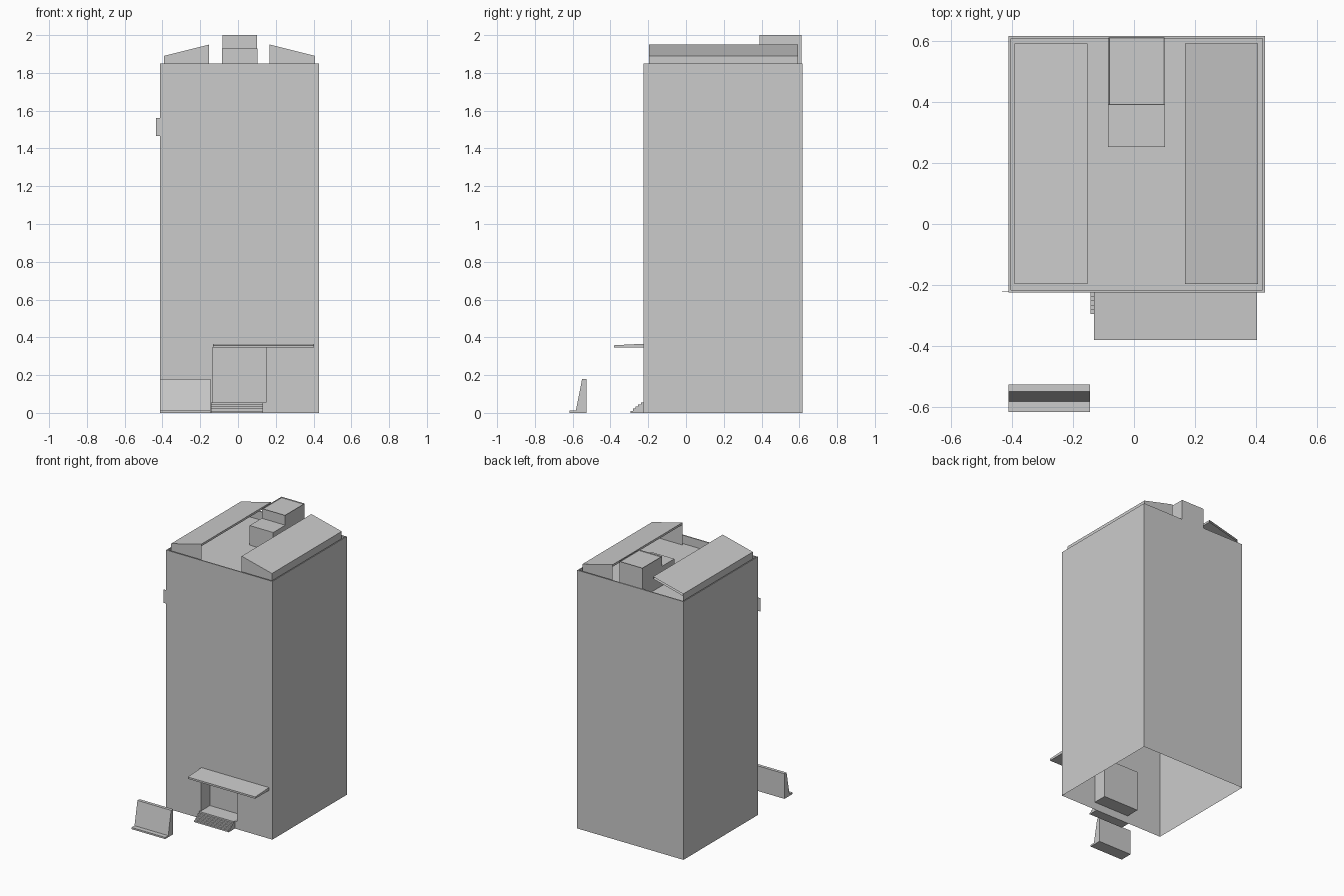
import bpy, bmesh

if "Cube" in bpy.data.objects:
    bpy.data.objects.remove(bpy.data.objects["Cube"])

X0, X1, Y0, Y1, H = -0.412, 0.43, -0.225, 0.617, 1.85   # tower extents
ROOF = 1.79                                             # sunken roof level


def finish(name, bm):
    bmesh.ops.remove_doubles(bm, verts=bm.verts, dist=1e-5)
    bmesh.ops.recalc_face_normals(bm, faces=bm.faces)
    me = bpy.data.meshes.new(name)
    bm.to_mesh(me)
    bm.free()
    ob = bpy.data.objects.new(name, me)
    bpy.context.collection.objects.link(ob)
    return ob


def quad(bm, *pts):
    return bm.faces.new([bm.verts.new(p) for p in pts])


def ring(x0, x1, y0, y1, z):
    return [(x0, y0, z), (x1, y0, z), (x1, y1, z), (x0, y1, z)]


def bridge(bm, a, b):
    for i in range(4):
        j = (i + 1) % 4
        quad(bm, a[i], a[j], b[j], b[i])


def extrude_x(name, profile, x0, x1):
    """Solid from a (y, z) profile swept along x."""
    bm = bmesh.new()
    f = bm.faces.new([bm.verts.new((x0, y, z)) for y, z in profile])
    r = bmesh.ops.extrude_face_region(bm, geom=[f])
    vs = [v for v in r["geom"] if isinstance(v, bmesh.types.BMVert)]
    bmesh.ops.translate(bm, verts=vs, vec=(x1 - x0, 0, 0))
    return finish(name, bm)


def box(name, x0, x1, y0, y1, z0, z1):
    return extrude_x(name, [(y0, z0), (y1, z0), (y1, z1), (y0, z1)], x0, x1)


# Tower shell: open bottom, recessed entrance, parapet and sunken roof
bm = bmesh.new()
base, top = ring(X0, X1, Y0, Y1, 0), ring(X0, X1, Y0, Y1, H)
for i in (1, 2, 3):
    j = (i + 1) % 4
    quad(bm, base[i], base[j], top[j], top[i])
t = 0.008
rim = ring(X0 + t, X1 - t, Y0 + t, Y1 - t, H)
floor = ring(X0 + t, X1 - t, Y0 + t, Y1 - t, ROOF)
bridge(bm, top, rim)
bridge(bm, rim, floor)
quad(bm, *floor)


def front(x0, x1, z0, z1, y):
    return [(x0, y, z0), (x1, y, z0), (x1, y, z1), (x0, y, z1)]


hole = front(-0.135, 0.148, 0.055, 0.345, Y0)
back = front(-0.135, 0.148, 0.055, 0.345, Y0 + 0.1)
bridge(bm, front(X0, X1, 0, H, Y0), hole)
bridge(bm, hole, back)
quad(bm, *back)
finish("tower_shell", bm)


# Sloped roof canopies, hollow towards the middle of the roof
def roof_wedge(name, xo, xi, closed_back):
    y0, y1, zo, zi, th = -0.197, 0.592, 1.89, 1.95, 0.015
    bm = bmesh.new()
    a, b = (xo, zo), (xi, zi)
    c, d = (xi, zi - th), (xo, zo - th)
    pts = [a, b, c, d]
    bridge(bm, [(x, y0, z) for x, z in pts], [(x, y1, z) for x, z in pts])
    quad(bm, (xo, y0, ROOF), (xo, y1, ROOF), (xo, y1, zo), (xo, y0, zo))
    for y in ([y0, y1] if closed_back else [y0]):
        quad(bm, (xo, y, ROOF), (xi, y, ROOF), (xi, y, zi), (xo, y, zo))
    finish(name, bm)


roof_wedge("roof_wedge_left", -0.392, -0.153, False)
roof_wedge("roof_wedge_right", 0.407, 0.167, True)

# Roof stair house: tall block with a shallow rim, plus a lower block
house = box("roof_house_tall", -0.083, 0.1, 0.39, 0.612, ROOF, 2.0)
bm = bmesh.new()
bm.from_mesh(house.data)
bm.faces.ensure_lookup_table()
lid = max(bm.faces, key=lambda f: f.calc_center_median().z)
bmesh.ops.inset_individual(bm, faces=[lid], thickness=0.003)
bmesh.ops.translate(bm, verts=lid.verts, vec=(0, 0, -0.006))
bm.to_mesh(house.data)
bm.free()
box("roof_house_low", -0.085, 0.102, 0.253, 0.392, ROOF, 1.93)

# Entrance canopy, tapering towards its front edge
extrude_x("entrance_canopy", [(Y0, 0.345), (-0.38, 0.345), (-0.38, 0.358), (Y0, 0.366)], -0.132, 0.403)

# Entrance steps
n, rise, run = 5, 0.011, 0.014
prof = [(Y0, 0)]
for i in range(n):
    y = Y0 - (n - i) * run
    prof += [(y, i * rise), (y, (i + 1) * rise)]
prof.append((Y0, n * rise))
extrude_x("entrance_steps", prof, -0.142, 0.133)

# Free-standing barrier in front of the tower
extrude_x("street_barrier", [(-0.617, 0), (-0.617, 0.012), (-0.583, 0.012),
                             (-0.55, 0.18), (-0.527, 0.18), (-0.527, 0)], -0.412, -0.145)

# Thin blank plate sticking out past the front left corner
box("side_plate", -0.434, X0, -0.223, -0.221, 1.465, 1.56)
